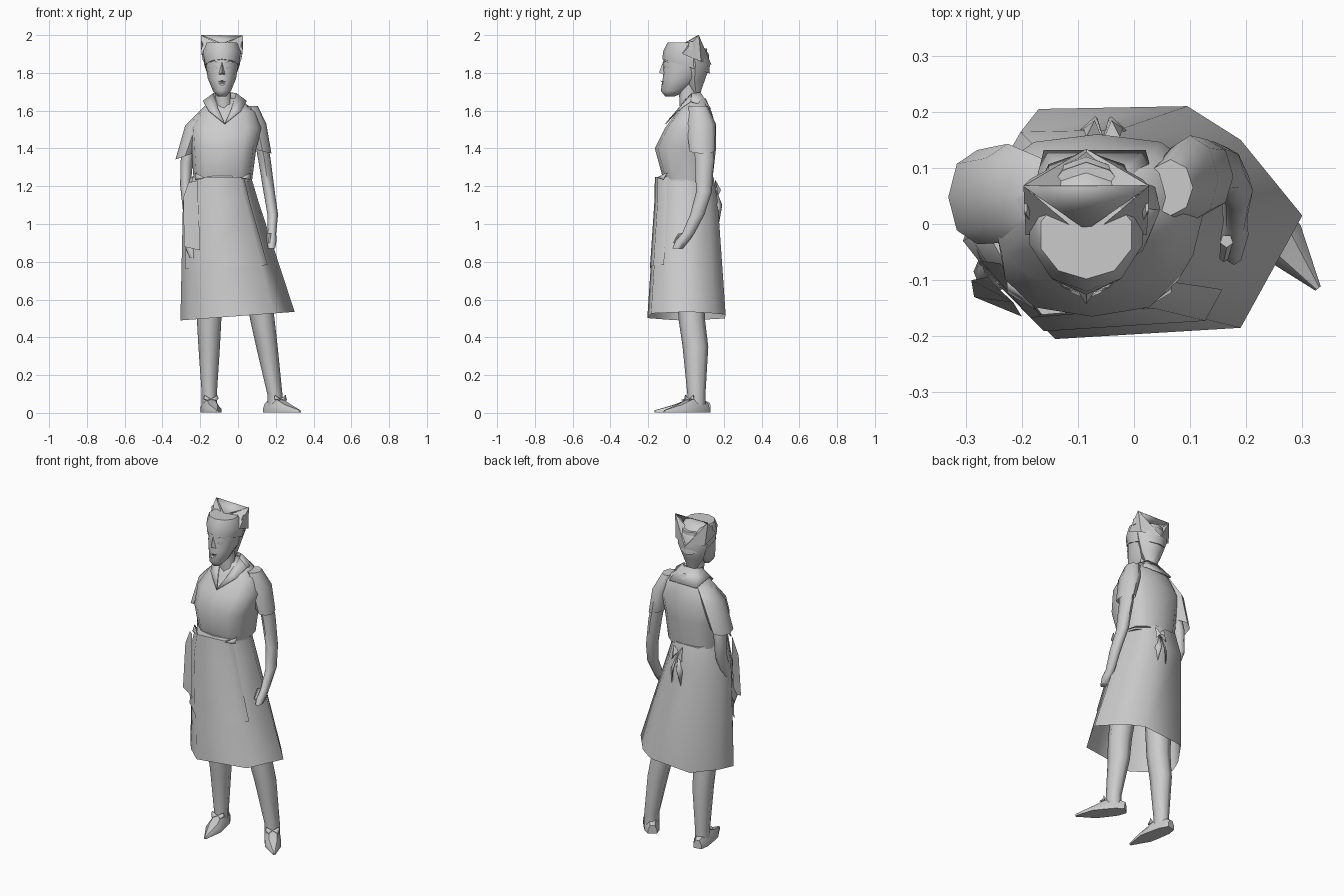
import bpy, math
from mathutils import Vector


def poly(name, verts, faces, thick=0.0, angle=40):
    me = bpy.data.meshes.new(name)
    me.from_pydata([tuple(v) for v in verts], [], faces)
    me.validate()
    ob = bpy.data.objects.new(name, me)
    bpy.context.collection.objects.link(ob)
    bpy.ops.object.select_all(action='DESELECT')
    ob.select_set(True)
    bpy.context.view_layer.objects.active = ob
    bpy.ops.object.mode_set(mode='EDIT')
    bpy.ops.mesh.select_all(action='SELECT')
    bpy.ops.mesh.normals_make_consistent(inside=False)
    bpy.ops.object.mode_set(mode='OBJECT')
    bpy.ops.object.shade_smooth_by_angle(angle=math.radians(angle))
    if thick:
        m = ob.modifiers.new("thickness", 'SOLIDIFY')
        m.thickness = thick
        m.offset = 0
    return ob


def skin(name, rings, closed=True, caps=(True, True), **kw):
    n = len(rings[0])
    verts = [p for r in rings for p in r]
    faces = []
    for k in range(len(rings) - 1):
        for i in range(n if closed else n - 1):
            j = (i + 1) % n
            faces.append((k * n + i, k * n + j, k * n + n + j, k * n + n + i))
    if closed and caps[0]:
        faces.append(tuple(range(n)))
    if closed and caps[1]:
        faces.append(tuple(range(len(verts) - n, len(verts))))
    return poly(name, verts, faces, **kw)


def loft(name, rows, n=8, square=1.0, **kw):
    """rows: x, y, z, rx, ry and optional tilt of z along x and y; square < 1 gives boxier rings"""
    rings = []
    for row in rows:
        x, y, z, rx, ry, tx, ty = (tuple(row) + (0, 0))[:7]
        ring = []
        for i in range(n):
            a = 2 * math.pi * i / n - math.pi / 2
            c, s = [math.copysign(abs(v) ** square, v) if abs(v) > 1e-6 else 0
                    for v in (math.cos(a), math.sin(a))]
            ring.append((x + rx * c, y + ry * s, z + tx * rx * c + ty * ry * s))
        rings.append(ring)
    return skin(name, rings, **kw)


# skirt: one hem outline scaled towards the waist
HEM = [(-.305, -.03), (-.25, -.10), (-.14, -.205), (.19, -.185), (.3, .015),
       (.19, .15), (.095, .21), (-.17, .205), (-.27, .06)]
LEVELS = [(.49, 0, 0, 1, 1), (1.12, -.09, 0, .66, .80), (1.25, -.09, -.01, .53, .74)]


def skirt_ring(z, outline, grow=1.0):
    a, b = (LEVELS[0], LEVELS[1]) if z <= 1.12 else (LEVELS[1], LEVELS[2])
    t = (z - a[0]) / (b[0] - a[0])
    cx, cy, sx, sy = [p + (q - p) * t for p, q in zip(a[1:], b[1:])]
    drop = max(0, (1.12 - z) / .63) * .075
    return [(cx + sx * x * grow, cy + sy * y * grow, z + drop * (x + .3)) for x, y in outline]


skin("skirt", [skirt_ring(z, HEM) for z in (.49, 1.12, 1.25)], caps=(False, True), angle=70)
APRON = [(-.275, -.08), (-.25, -.10), (-.14, -.205), (.19, -.185), (.225, -.125)]
skin("apron", [skirt_ring(z, APRON, 1.02) for z in (.76, 1.12, 1.25)], closed=False, angle=70)
# side pocket standing off the hip
poly("pocket", [(-.215, -.14, 1.23), (-.262, -.095, 1.22), (-.29, -.10, 1.14),
                (-.285, -.13, .88), (-.20, -.165, .86)], [(0, 1, 2), (0, 2, 3, 4)], angle=60)

# bodice
loft("bodice", [(-.08, .01, 1.235, .155, .13), (-.075, -.003, 1.40, .172, .162),
                (-.065, .025, 1.51, .19, .135), (-.055, .045, 1.595, .15, .09),
                (-.065, .05, 1.665, .07, .055)], n=12, square=.75, angle=60)
loft("waistband", [(-.085, .0, 1.225, .158, .143), (-.082, .005, 1.255, .158, .133)], n=12)

# sleeves, open at the cuff
loft("sleeve_left", [(-.16, .055, 1.61, .03, .06), (-.225, .055, 1.52, .055, .088),
                     (-.279, .048, 1.36, .052, .084, .35)], n=8, caps=(True, False), angle=60)
loft("sleeve_right", [(.065, .065, 1.625, .04, .05), (.10, .08, 1.53, .05, .078),
                      (.13, .085, 1.385, .047, .066, -.25)], n=8, caps=(True, False), angle=60)

# arms and hands
loft("arm_left", [(-.24, .05, 1.48, .035, .045), (-.272, .055, 1.33, .033, .046),
                  (-.278, .055, 1.2, .028, .042), (-.262, -.02, 1.04, .026, .036),
                  (-.25, -.07, .94, .022, .026), (-.252, -.085, .89, .034, .034),
                  (-.236, -.095, .82, .018, .022)], angle=60)
loft("arm_right", [(.115, .085, 1.48, .035, .05), (.14, .098, 1.34, .033, .05),
                   (.165, .095, 1.17, .03, .042), (.184, .06, 1.05, .028, .038),
                   (.18, .012, .95, .022, .033), (.178, -.02, .91, .026, .036),
                   (.178, -.045, .87, .018, .028)], angle=60)
loft("thumb_left", [(-.235, -.1, .93, .012, .012), (-.218, -.115, .875, .008, .008)], n=5)
loft("thumb_right", [(.165, -.03, .95, .012, .012), (.16, -.06, .9, .008, .008)], n=5)

# legs
for side, top, low in (("left", -.153, -.152), ("right", .128, .195)):
    def at(z):
        return top + (low - top) * (.5 - z) / .4
    loft("leg_" + side, [(at(.95), .02, .95, .08, .08), (at(.5), .03, .5, .065, .07),
                         (at(.35), .05, .35, .057, .068), (at(.1), .055, .1, .04, .048),
                         (low, .055, .03, .04, .048)], angle=60)


# shoes: vertical sections from heel to pointed toe
def shoe(side, ankle, tip):
    a, d = Vector((*ankle, 0)), Vector((*tip, 0)) - Vector((*ankle, 0))
    s = d.normalized().cross(Vector((0, 0, 1)))
    up = Vector((0, 0, 1))
    rings = []
    for t, w, h in ((-.32, .025, .05), (-.1, .042, .072), (.2, .045, .07),
                    (.5, .045, .043), (1, .006, .012)):
        rings.append([a + d * t + s * (w * u) + up * (h * v + .002) for u, v in
                      ((-1, 0), (-1, .45), (-.5, 1), (.5, 1), (1, .45), (1, 0))])
    skin("shoe_" + side, rings, angle=45)
    k = a + d * .22 + up * .072
    for q in (-1, 1):
        poly("lace_" + side, [k, k + s * q * .035 + up * .022, k + s * q * .04 + up * .002,
                              k + s * q * .025 + d * .12 - up * .005],
             [(0, 1, 2), (0, 2, 3)], thick=.004)


shoe("left", (-.152, .055), (-.11, -.165))
shoe("right", (.195, .055), (.328, -.115))

# neck, head and face
CX = -.085
loft("neck", [(-.07, .02, 1.57, .055, .05), (-.078, .01, 1.66, .042, .045),
              (CX, .01, 1.75, .042, .05)], angle=60)
loft("head", [(CX, -.085, 1.675, .022, .025), (CX, -.065, 1.705, .048, .068),
              (CX, -.025, 1.77, .075, .098), (CX, -.002, 1.85, .087, .12),
              (CX, 0, 1.93, .085, .11)], n=12, angle=60)
poly("nose", [(CX, -.121, 1.86), (CX - .018, -.115, 1.79), (CX + .018, -.115, 1.79),
              (CX, -.143, 1.802)], [(0, 1, 3), (0, 3, 2), (1, 2, 3)])
poly("lips", [(CX - .028, -.112, 1.75), (CX, -.137, 1.76), (CX + .028, -.112, 1.75),
              (CX, -.137, 1.733), (CX, -.124, 1.747)],
     [(0, 1, 4), (1, 2, 4), (0, 4, 3), (4, 2, 3)])
for q in (-1, 1):
    poly("eye", [(CX + q * .02, -.118, 1.825), (CX + q * .04, -.112, 1.836),
                 (CX + q * .06, -.089, 1.83), (CX + q * .04, -.108, 1.815)], [(0, 1, 2, 3)])
    poly("brow", [(CX + q * .015, -.122, 1.85), (CX + q * .04, -.115, 1.866),
                  (CX + q * .065, -.09, 1.855), (CX + q * .04, -.113, 1.858)], [(0, 1, 2, 3)])

# hair: cap, nape and two raised side rolls with a hollow behind
loft("hair_cap", [(CX, 0, 1.835, .092, .126, 0, -.3), (CX, 0, 1.91, .106, .120, 0, -.05),
                  (CX, -.02, 1.96, .085, .078)], n=10, angle=50)
loft("hair_nape", [(CX + .005, .055, 1.675, .025, .015), (CX, .045, 1.76, .066, .054),
                   (CX, .05, 1.845, .095, .08), (CX, .035, 1.92, .095, .07)], n=8, angle=50)
for q in (-1, 1):
    tip = (CX + q * .112, .068, 2.0)
    poly("hair_roll", [tip, (CX + q * .02, -.01, 1.955), (CX + q * .108, -.02, 1.90),
                       (CX + q * .1, .08, 1.86), (CX, .134, 1.845), (CX, .06, 1.90)],
         [(0, 1, 2), (0, 2, 3), (0, 3, 4), (0, 4, 5)], angle=25)
    loft("roll_curl", [(CX + q * .100, .03, 1.925, .012, .026),
                       (CX + q * .108, .032, 1.965, .003, .014)], n=6)
poly("hair_crest", [(CX - .112, .068, 2), (CX + .112, .068, 1.995), (CX, -.01, 1.955)],
     [(0, 1, 2)], thick=.004)

# collar: lapels meeting in a V, and a flap lying on the back
NX = -.07
for q in (-1, 1):
    poly("lapel", [(NX + q * .06, .03, 1.69), (NX + q * .115, .025, 1.65),
                   (NX + q * .085, -.045, 1.598), (NX, -.108, 1.53), (NX + q * .035, -.04, 1.61)],
         [(0, 1, 2, 4), (4, 2, 3)], thick=.006)
poly("back_collar", [(NX - .06, .03, 1.69), (NX - .035, .075, 1.695), (NX + .035, .075, 1.695),
                     (NX + .06, .03, 1.69), (NX + .115, .025, 1.65), (NX + .09, .13, 1.61),
                     (NX - .09, .13, 1.61), (NX - .115, .025, 1.65)],
     [(0, 1, 6, 7), (1, 2, 5, 6), (2, 3, 4, 5)], thick=.006)

# apron ties: small front ends and a hanging bow behind
for x, y, q in ((-.225, -.1, 1), (.065, -.1, -1)):
    poly("front_tie", [(x, y, 1.27), (x + q * .05, y - .05, 1.245), (x, y - .02, 1.235)],
         [(0, 1, 2)], thick=.006)
for q in (-1, 1):
    x = -.055
    poly("bow_loop", [(x, .15, 1.2), (x + q * .03, .155, 1.235), (x + q * .035, .17, 1.15),
                      (x + q * .015, .185, 1.18)], [(0, 1, 3), (0, 3, 2), (1, 2, 3)])
    poly("bow_tail", [(x, .15, 1.2), (x + q * .012, .19, 1.1), (x + q * .04, .165, 1.09),
                      (x + q * .03, .172, 1.0)], [(0, 1, 2), (1, 3, 2)], thick=.006)
